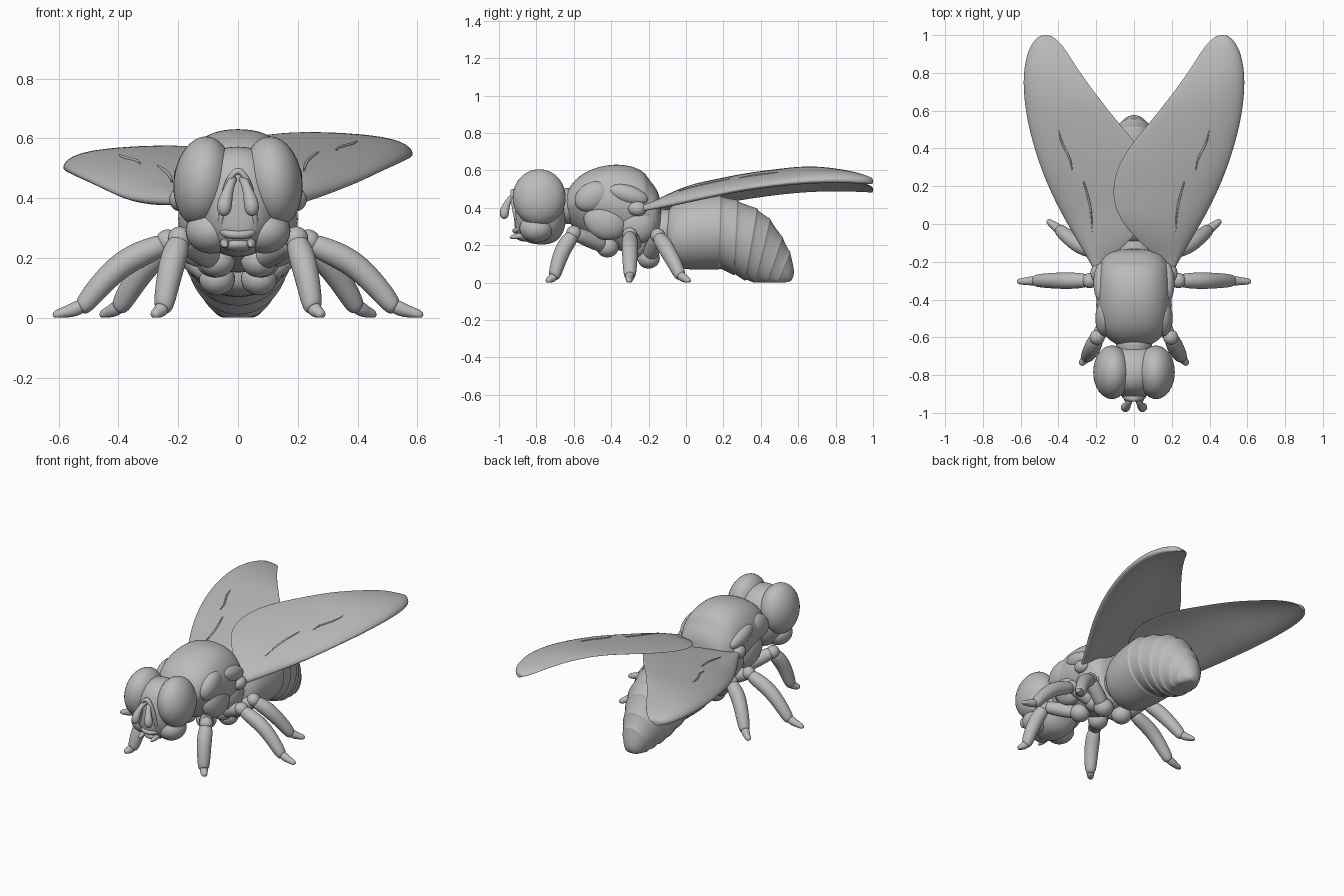
import bpy
import bmesh
from math import sin, cos, pi, copysign
from mathutils import Vector, Matrix, Euler

default_cube = bpy.data.objects.get("Cube")
if default_cube:
    bpy.data.objects.remove(default_cube)

# One plain material for the whole insect
grey = bpy.data.materials.new("clay grey")
grey.use_nodes = True
colour = (0.5, 0.5, 0.5, 1)
grey.diffuse_color = colour
grey.node_tree.nodes["Principled BSDF"].inputs["Base Color"].default_value = colour


def finish(name, bm, level=0):
    """Turn a bmesh into a smooth, optionally subdivided object."""
    bmesh.ops.recalc_face_normals(bm, faces=bm.faces)
    for face in bm.faces:
        face.smooth = True
    mesh = bpy.data.meshes.new(name)
    bm.to_mesh(mesh)
    bm.free()
    mesh.materials.append(grey)
    obj = bpy.data.objects.new(name, mesh)
    bpy.context.collection.objects.link(obj)
    if level:
        obj.modifiers.new("smooth", "SUBSURF").levels = level
        obj.modifiers["smooth"].render_levels = level
    return obj


def loft(name, rings, level=2):
    """Skin closed rings of points; anything under the ground is flattened."""
    bm = bmesh.new()
    loops = [[bm.verts.new((p[0], p[1], max(p[2], 0))) for p in ring] for ring in rings]
    count = len(loops[0])
    for a, b in zip(loops, loops[1:]):
        for i in range(count):
            j = (i + 1) % count
            bm.faces.new((a[i], a[j], b[j], b[i]))
    bm.faces.new(loops[0])
    bm.faces.new(loops[-1])
    return finish(name, bm, level)


def section(top, bottom, width, pinch=0.0, power=1.0, count=28):
    """Body cross-section between a top and a bottom (y, z) point."""
    top, bottom = Vector((0, *top)), Vector((0, *bottom))
    middle, up = (top + bottom) / 2, (top - bottom) / 2
    ring = []
    for i in range(count):
        c, s = cos(2 * pi * i / count), sin(2 * pi * i / count)
        c, s = copysign(abs(c) ** power, c), copysign(abs(s) ** power, s)
        x = width * s * (1 - pinch * max(0, -c))
        ring.append(middle + up * c + Vector((x, 0, 0)))
    return ring


def tube(name, points, radii, count=12):
    """Round limb through points with a radius at each."""
    points = [Vector(p) for p in points]
    rings, turn, last = [], None, None
    for i, p in enumerate(points):
        way = (points[min(i + 1, len(points) - 1)] - points[max(i - 1, 0)]).normalized()
        turn = last.rotation_difference(way) @ turn if turn else way.to_track_quat("Z", "Y")
        last = way
        rings.append([p + turn @ Vector((cos(2 * pi * k / count), sin(2 * pi * k / count), 0)) * radii[i]
                      for k in range(count)])
    return loft(name, rings)


def ellipsoid(name, place, size, tilt=(0, 0, 0)):
    bm = bmesh.new()
    matrix = Matrix.LocRotScale(Vector(place), Euler(tilt), Vector(size))
    bmesh.ops.create_uvsphere(bm, u_segments=32, v_segments=20, radius=1, matrix=matrix)
    return finish(name, bm)


# Thorax: y, top z, bottom z, half width
thorax = [(-.65, .46, .36, .07), (-.62, .52, .31, .13), (-.56, .585, .26, .18),
          (-.46, .625, .2, .2), (-.36, .637, .17, .205), (-.27, .62, .15, .2),
          (-.215, .585, .15, .19), (-.205, .56, .15, .18), (-.16, .51, .16, .165),
          (-.13, .44, .2, .11)]
loft("thorax", [section((y, t), (y, b), w, .35, .85) for y, t, b, w in thorax])
tube("neck", [(0, -.74, .4), (0, -.66, .41), (0, -.58, .41)], [.1, .09, .12])
tube("waist", [(0, -.2, .3), (0, -.12, .28), (0, -.04, .27)], [.12, .11, .14])

# Abdomen: overlapping bands, each with top (y, z), bottom (y, z), half width
bands = [((-.11, .36), (-.11, .13), .11), ((-.08, .42), (-.09, .08), .17),
         ((.03, .46), (.05, .065), .2), ((.18, .472), (.17, .07), .203),
         ((.27, .445), (.25, .04), .19), ((.375, .4), (.31, .01), .172),
         ((.445, .345), (.36, -.01), .145), ((.51, .25), (.42, -.02), .115),
         ((.55, .17), (.47, -.03), .085), ((.59, .03), (.54, -.03), .04)]
rings = []
for i, (top, bottom, width) in enumerate(bands):
    rings.append(section(top, bottom, width))
    if 2 < i < len(bands) - 1:
        # lip at the back of the band
        middle = sum(rings[-1], Vector()) / len(rings[-1])
        back = Vector((0, .008, -.002))
        rings.append([p + back for p in rings[-1]])
        rings.append([middle + (p - middle) * .95 + back for p in rings[-2]])
loft("abdomen", rings)

# Head
head = [(-.92, .44, .29, .05), (-.9, .51, .25, .09), (-.86, .56, .215, .13),
        (-.79, .58, .2, .165), (-.71, .56, .205, .165), (-.66, .5, .25, .12),
        (-.64, .45, .32, .06)]
loft("head", [section((y, t), (y, b), w, .1, .9) for y, t, b, w in head])
tube("face_arch", [(-.06, -.885, .27), (-.055, -.915, .36), (-.035, -.925, .46), (0, -.925, .505),
                   (.035, -.925, .46), (.055, -.915, .36), (.06, -.885, .27)],
     [.01, .012, .014, .016, .014, .012, .01])
tube("mouth_rim", [(-.065, -.87, .3), (-.045, -.905, .28), (0, -.92, .275), (.045, -.905, .28),
                   (.065, -.87, .3)], [.01, .014, .015, .014, .01])
ellipsoid("mouth", (0, -.86, .245), (.055, .05, .025))

# Wing stations: y, leading x, trailing x, leading z
stations = [(-.26, .205, .165, .39), (-.2, .235, .155, .4), (-.1, .295, .03, .42),
            (.02, .365, -.075, .445), (.13, .425, -.118, .468), (.28, .49, -.105, .5),
            (.42, .535, -.02, .52), (.54, .565, .085, .535), (.66, .583, .18, .545),
            (.78, .588, .27, .55), (.88, .573, .335, .548), (.95, .547, .38, .543),
            (.99, .51, .425, .54), (1, .485, .45, .538)]


def wing_ring(station, side, count=28):
    y, lead, trail, z = station
    chord = lead - trail
    # the right wing lies under the left one
    if side < 0:
        z -= .045 * min(1, (y + .26) / .26)
    ring = []
    for i in range(count):
        a = 2 * pi * i / count
        u = (1 - cos(a)) / 2
        rise = .075 * min(1, chord / .4) * sin(u * pi / 2)
        thick = (.045 * (1 - u) ** 2 + .008) * min(1, .4 + chord * 2)
        ring.append((side * (lead - chord * u), y, z + rise + sin(a) * thick))
    return ring


def wing_top(x, y, side):
    """Point on the upper side of a wing, for the veins."""
    for a, b in zip(stations, stations[1:]):
        if a[0] <= y <= b[0]:
            f = (y - a[0]) / (b[0] - a[0])
            s = [p + (q - p) * f for p, q in zip(a, b)]
            u = (s[1] - x) / (s[1] - s[2])
            ring = wing_ring(s, side, 80)
            return min(ring[:41], key=lambda p: abs(abs(s[1] - side * p[0]) - u * (s[1] - s[2])))


# Legs: hip, knee, shin middle, ankle, toe
legs = {
    "front": [(.07, -.42, .19), (.195, -.6, .265), (.225, -.665, .15), (.25, -.705, .03), (.285, -.745, .006)],
    "middle": [(.08, -.27, .19), (.235, -.3, .255), (.4, -.3, .16), (.52, -.3, .035), (.62, -.305, .006)],
    "hind": [(.07, -.2, .13), (.215, -.15, .25), (.31, -.1, .16), (.395, -.03, .035), (.46, .02, .006)],
}

for side, label in ((1, "left"), (-1, "right")):
    def at(p):
        return (p[0] * side, p[1], p[2])

    # Eye, antenna, mouthpart
    ellipsoid(label + "_eye", at((.117, -.785, .455)), (.098, .142, .152), (0, side * -.12, 0))
    ellipsoid(label + "_cheek", at((.09, -.8, .29)), (.085, .09, .075))
    tube(label + "_antenna", [at(p) for p in ((.012, -.9, .465), (.02, -.935, .46), (.033, -.955, .425),
                                              (.045, -.972, .385), (.047, -.972, .355), (.046, -.968, .34))],
         [.012, .015, .017, .027, .025, .01])
    tube(label + "_mouthpart", [at(p) for p in ((.03, -.84, .25), (.05, -.9, .25), (.04, -.945, .24))],
         [.018, .018, .008])

    # Thorax side plates
    ellipsoid(label + "_shoulder", at((.155, -.5, .46)), (.05, .1, .075), (.5, 0, 0))
    ellipsoid(label + "_side_plate", at((.14, -.43, .33)), (.06, .12, .1), (-.4, 0, 0))
    ellipsoid(label + "_rear_plate", at((.135, -.26, .31)), (.06, .1, .1))
    ellipsoid(label + "_wing_lobe", at((.17, -.31, .47)), (.045, .11, .05), (-.3, 0, 0))

    # Wing with root knob and raised veins
    loft(label + "_wing", [wing_ring(s, side) for s in stations])
    ellipsoid(label + "_wing_root", at((.19, -.26, .395)), (.04, .05, .04))
    veins = {"outer": [(.4, .5), (.375, .42), (.335, .35), (.325, .28)],
             "inner": [(.28, .24), (.24, .17), (.235, .08), (.215, -.05)]}
    for vein, path in veins.items():
        tube(label + "_" + vein + "_vein", [wing_top(x, y, side) for x, y in path],
             [.003, .006, .006, .003], 8)

    # Legs
    for pair, joints in legs.items():
        hip, knee, shin, ankle, toe = [Vector(at(p)) for p in joints]
        name = label + "_" + pair
        ellipsoid(name + "_hip", hip, (.06, .06, .055))
        tube(name + "_thigh", [hip, hip.lerp(knee, .4), hip.lerp(knee, .8), knee], [.04, .046, .042, .036])
        ellipsoid(name + "_knee", knee, (.04, .04, .04))
        bow = Vector((0, 0, .012))
        tube(name + "_shin", [knee, knee.lerp(shin, .15), knee.lerp(shin, .6) + bow, shin + bow,
                              shin.lerp(ankle, .6) + bow, ankle, ankle.lerp(toe, .1)],
             [.026, .04, .046, .045, .04, .034, .022])
        tube(name + "_foot", [ankle.lerp(shin, .1), ankle.lerp(toe, .25), ankle.lerp(toe, .55),
                              ankle.lerp(toe, .85), toe], [.024, .026, .02, .018, .008])
